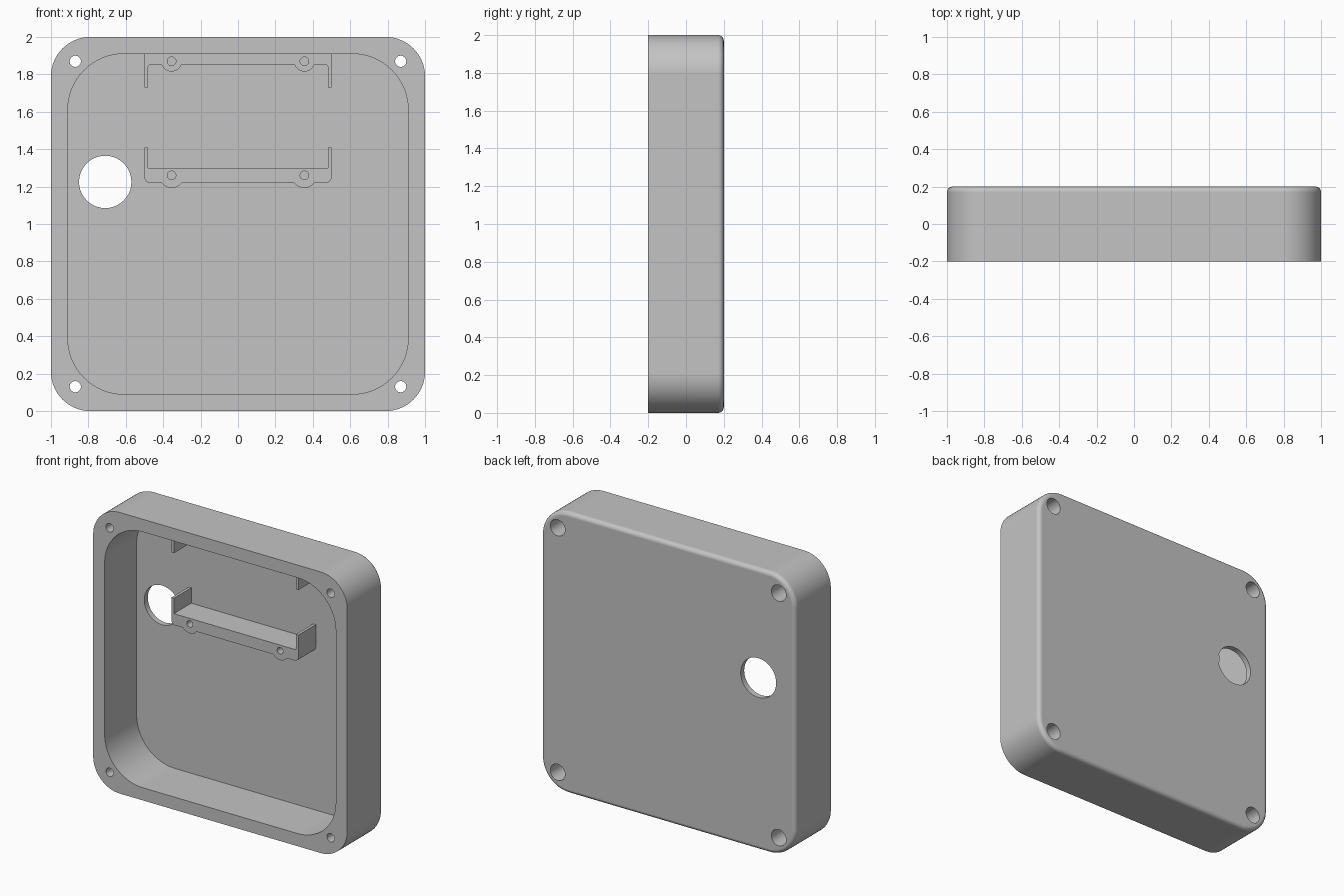
import bpy, bmesh
from math import sin, cos, pi, radians, asin

cube = bpy.data.objects.get("Cube")
if cube:
    bpy.data.objects.remove(cube, do_unlink=True)

grey = bpy.data.materials.new("light grey plastic")
grey.use_nodes = True
grey.diffuse_color = (0.55, 0.55, 0.55, 1)
grey.node_tree.nodes["Principled BSDF"].inputs["Base Color"].default_value = (0.55, 0.55, 0.55, 1)


def arc(cx, cz, r, start, end, steps):
    """Points on an arc in the x-z plane, angles in degrees."""
    angles = [radians(start + (end - start) * i / steps) for i in range(steps + 1)]
    return [(cx + r * cos(a), cz + r * sin(a)) for a in angles]


def rounded_square(half, r, steps=16):
    c = half - r
    pts = []
    for i, (sx, sz) in enumerate([(1, 1), (-1, 1), (-1, -1), (1, -1)]):
        pts += arc(sx * c, 1 + sz * c, r, 90 * i, 90 * i + 90, steps)
    return pts


def loft(name, layers):
    """Solid through matching x-z outlines, each given with its depth y."""
    bm = bmesh.new()
    rings = [[bm.verts.new((x, y, z)) for x, z in pts] for y, pts in layers]
    n = len(rings[0])
    for a, b in zip(rings, rings[1:]):
        for i in range(n):
            j = (i + 1) % n
            bm.faces.new((a[i], a[j], b[j], b[i]))
    bm.faces.new(rings[0])
    bm.faces.new(rings[-1][::-1])
    bmesh.ops.recalc_face_normals(bm, faces=bm.faces)
    mesh = bpy.data.meshes.new(name)
    bm.to_mesh(mesh)
    bm.free()
    mesh.materials.append(grey)
    obj = bpy.data.objects.new(name, mesh)
    bpy.context.collection.objects.link(obj)
    return obj


def drill(x, z, r, y0, y1):
    pts = arc(x, z, r, 0, 360, 40)[:-1]
    return loft("drill_cutter", [(y0, pts), (y1, pts)])


def activate(obj):
    bpy.ops.object.select_all(action='DESELECT')
    obj.select_set(True)
    bpy.context.view_layer.objects.active = obj


def cut(obj, cutters):
    activate(obj)
    for cutter in cutters:
        cutter.hide_render = True
        mod = obj.modifiers.new("cut", 'BOOLEAN')
        mod.operation = 'DIFFERENCE'
        mod.solver = 'EXACT'
        mod.object = cutter
        bpy.ops.object.modifier_apply(modifier=mod.name)
        bpy.data.objects.remove(cutter, do_unlink=True)


def finish(obj):
    activate(obj)
    bpy.ops.object.shade_smooth_by_angle(angle=radians(30))
    mod = obj.modifiers.new("even shading", 'WEIGHTED_NORMAL')
    mod.keep_sharp = True


FRONT, BACK, FLOOR = -0.2, 0.2, 0.16
CORNER, EDGE = 0.21, 0.03

# Housing body with a rounded back edge
layers = [(FRONT, rounded_square(1, CORNER))]
for i in range(7):
    a = pi / 2 * i / 6
    inset = EDGE * (1 - cos(a))
    layers.append((BACK - EDGE + EDGE * sin(a), rounded_square(1 - inset, CORNER - inset)))
housing = loft("housing", layers)

# Open cavity, cable hole and stepped corner screw holes
inner = rounded_square(0.91, 0.3)
cutters = [loft("cavity_cutter", [(FRONT - 0.1, inner), (FLOOR, inner)]),
           drill(-0.71, 1.225, 0.14, 0, 0.4)]
for sx in (-1, 1):
    for sz in (-1, 1):
        x, z = sx * 0.87, 1 + sz * 0.87
        cutters += [drill(x, z, 0.03, -0.3, 0.1), drill(x, z, 0.058, -0.1, 0.3)]
cut(housing, cutters)
finish(housing)


def bump(z, r, edge):
    """Screw boss bulging below a bracket edge."""
    a = asin((z - edge) / r) * 180 / pi
    return arc(0.355, z, r, 180 + a, 360 - a, 16)


def bracket(name, half, hole_z):
    outline = half + [(-x, z) for x, z in reversed(half)]
    obj = loft(name, [(-0.035, outline), (FLOOR + 0.005, outline)])
    cut(obj, [drill(sx * 0.355, hole_z, 0.023, -0.1, 0.1) for sx in (-1, 1)])
    finish(obj)


# Lower bracket: shelf with upright ends
bracket("lower_bracket",
        bump(1.26, 0.067, 1.22) + arc(0.47, 1.25, 0.03, -90, 0, 6)
        + [(0.5, 1.41), (0.48, 1.41), (0.48, 1.3)], 1.26)

# Upper bracket: hangs from the cavity ceiling with ends pointing down
bracket("upper_bracket",
        bump(1.87, 0.055, 1.85) + arc(0.47, 1.84, 0.01, 90, 0, 4)
        + [(0.48, 1.73), (0.5, 1.73), (0.5, 1.915)], 1.87)
